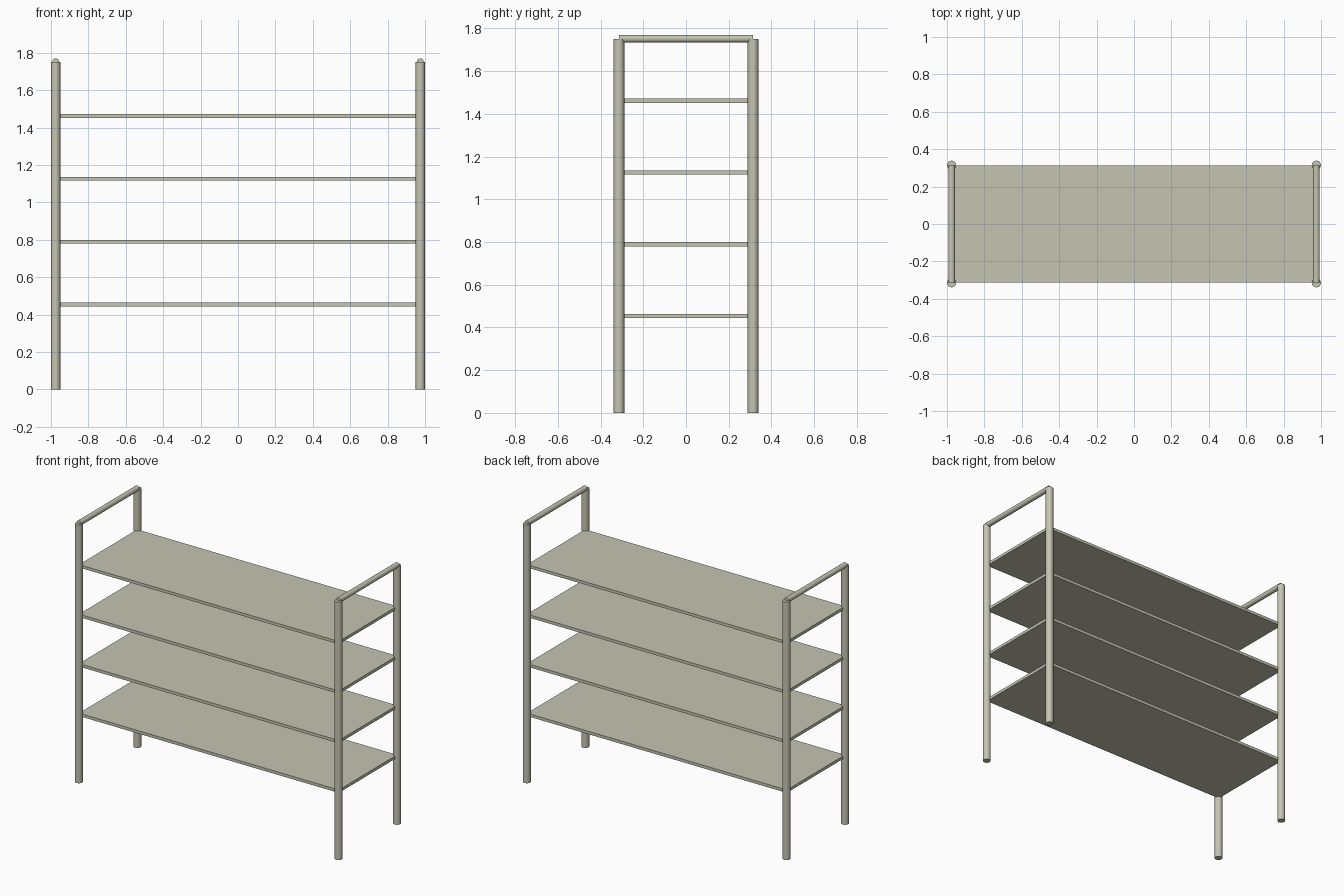
import bpy
from mathutils import Vector

if "Cube" in bpy.data.objects:
    bpy.data.objects.remove(bpy.data.objects["Cube"])

mat = bpy.data.materials.new("warm grey metal")
mat.diffuse_color = (0.56, 0.56, 0.45, 1)
mat.use_nodes = True
mat.node_tree.nodes["Principled BSDF"].inputs["Base Color"].default_value = mat.diffuse_color

PX, PY = 0.975, 0.314      # post centres
POST_R, RAIL_R = 0.025, 0.018
POST_H = 1.751


def tube(name, a, b, radius, sides=16):
    a, b = Vector(a), Vector(b)
    bpy.ops.mesh.primitive_cylinder_add(vertices=sides, radius=radius,
                                        depth=(b - a).length, location=(a + b) / 2)
    ob = bpy.context.object
    ob.rotation_euler = (b - a).to_track_quat('Z', 'Y').to_euler()
    ob.name = name
    ob.data.materials.append(mat)
    bpy.ops.object.shade_smooth_by_angle()


# Two end frames: a pair of posts joined by a thinner top rail
for sx, side in ((-1, "left"), (1, "right")):
    for sy, end in ((-1, "front"), (1, "back")):
        tube(f"{end}_{side}_post", (sx * PX, sy * PY, 0),
             (sx * PX, sy * PY, POST_H), POST_R)
    tube(f"{side}_top_rail", (sx * PX, -PY, 1.752), (sx * PX, PY, 1.752), RAIL_R)

# Four evenly spaced thin shelves
for i in range(4):
    bpy.ops.mesh.primitive_cube_add(size=1, location=(0, 0, 0.454 + i * 0.336))
    shelf = bpy.context.object
    shelf.name = f"shelf_{i + 1}"
    shelf.scale = (2 * PX, 2 * 0.312, 0.02)
    shelf.data.materials.append(mat)
